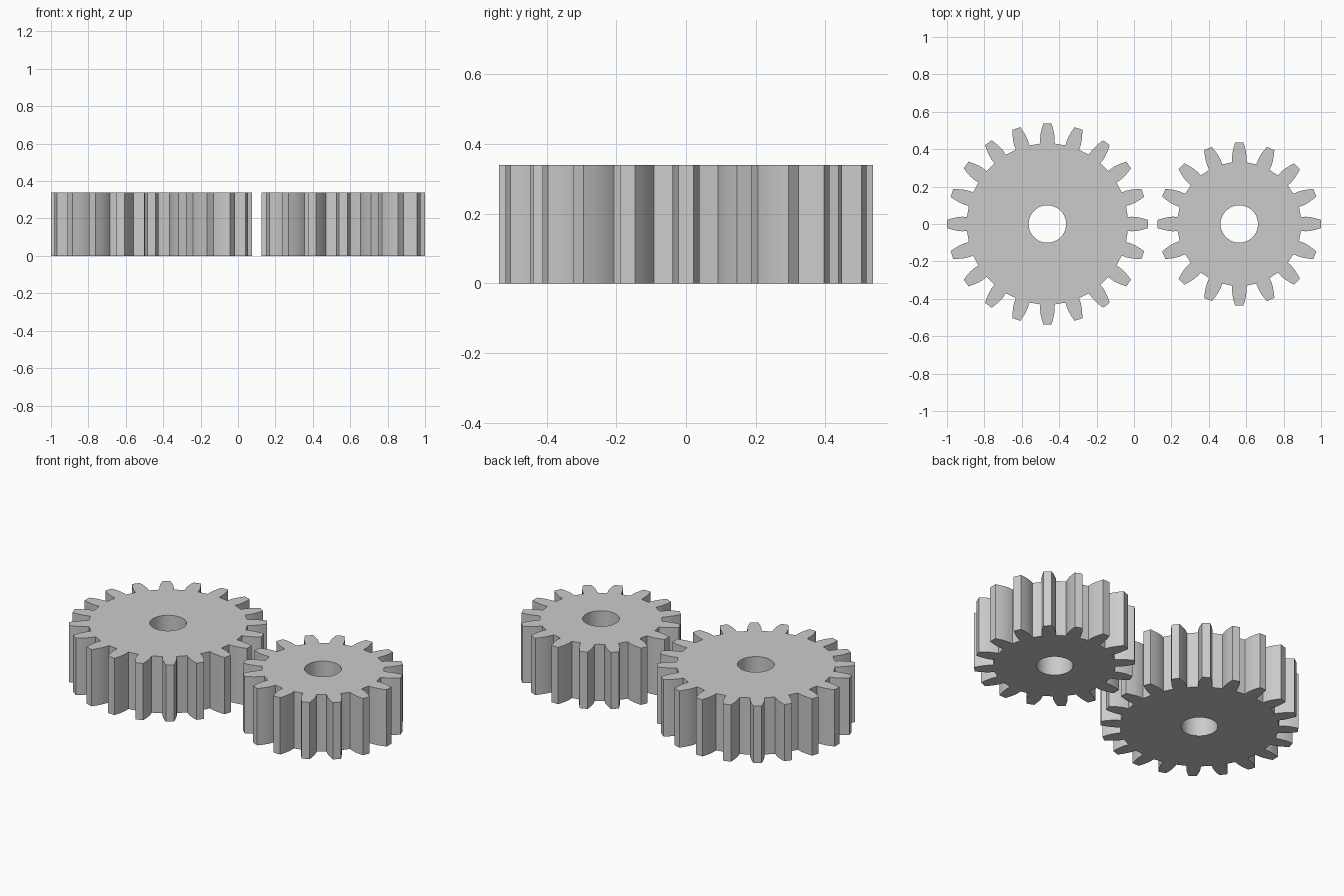
import bpy, bmesh
from math import sin, cos, pi, radians
from mathutils import Matrix, Vector

if "Cube" in bpy.data.objects:
    bpy.data.objects.remove(bpy.data.objects["Cube"])

HEIGHT = 0.34
BORE = 0.1

steel = bpy.data.materials.new("plain_grey")
steel.use_nodes = True
GREY = (0.6, 0.6, 0.6, 1)
steel.diffuse_color = GREY
steel.node_tree.nodes["Principled BSDF"].inputs["Base Color"].default_value = GREY

# Tooth flank: (fraction of the tooth depth, half width)
FLANK = [(0, 0.038), (0.25, 0.039), (0.5, 0.036), (0.75, 0.030), (1, 0.022)]


def gear_outline(teeth, root, tip):
    """Closed outline of a spur gear, with one tooth pointing along +x."""
    points = []
    for i in range(teeth):
        turn = Matrix.Rotation(2 * pi * i / teeth, 3, 'Z')
        side = [(root + (tip - root) * f, w) for f, w in FLANK]
        tooth = [(r, -w) for r, w in side] + [(r, w) for r, w in reversed(side)]
        points += [turn @ Vector((x, y, 0)) for x, y in tooth]
        # middle of the root land between two teeth
        mid = 2 * pi * (i + 0.5) / teeth
        points.append(Vector((root * cos(mid), root * sin(mid), 0)))
    return points


def make_gear(name, x, teeth, root, tip):
    bm = bmesh.new()

    def loop(points):
        verts = [bm.verts.new(p) for p in points]
        return [bm.edges.new((v, verts[i - 1])) for i, v in enumerate(verts)]

    # Flat face with a round bore, extruded to full height
    edges = loop(gear_outline(teeth, root, tip))
    edges += loop([(BORE * cos(a), BORE * sin(a), 0)
                   for a in [2 * pi * i / 48 for i in range(48)]])
    bmesh.ops.triangle_fill(bm, use_beauty=True, use_dissolve=False, edges=edges)
    extruded = bmesh.ops.extrude_face_region(bm, geom=bm.faces[:], use_keep_orig=True)
    top = [g for g in extruded["geom"] if isinstance(g, bmesh.types.BMVert)]
    bmesh.ops.translate(bm, verts=top, vec=(0, 0, HEIGHT))
    bmesh.ops.recalc_face_normals(bm, faces=bm.faces[:])

    mesh = bpy.data.meshes.new(name)
    bm.to_mesh(mesh)
    bm.free()
    mesh.materials.append(steel)
    obj = bpy.data.objects.new(name, mesh)
    obj.location.x = x
    bpy.context.collection.objects.link(obj)
    bpy.ops.object.select_all(action='DESELECT')
    obj.select_set(True)
    bpy.context.view_layer.objects.active = obj
    bpy.ops.object.shade_smooth_by_angle(angle=radians(30))


make_gear("large_gear", -0.463, 20, 0.43, 0.537)
make_gear("small_gear", 0.563, 16, 0.33, 0.437)
